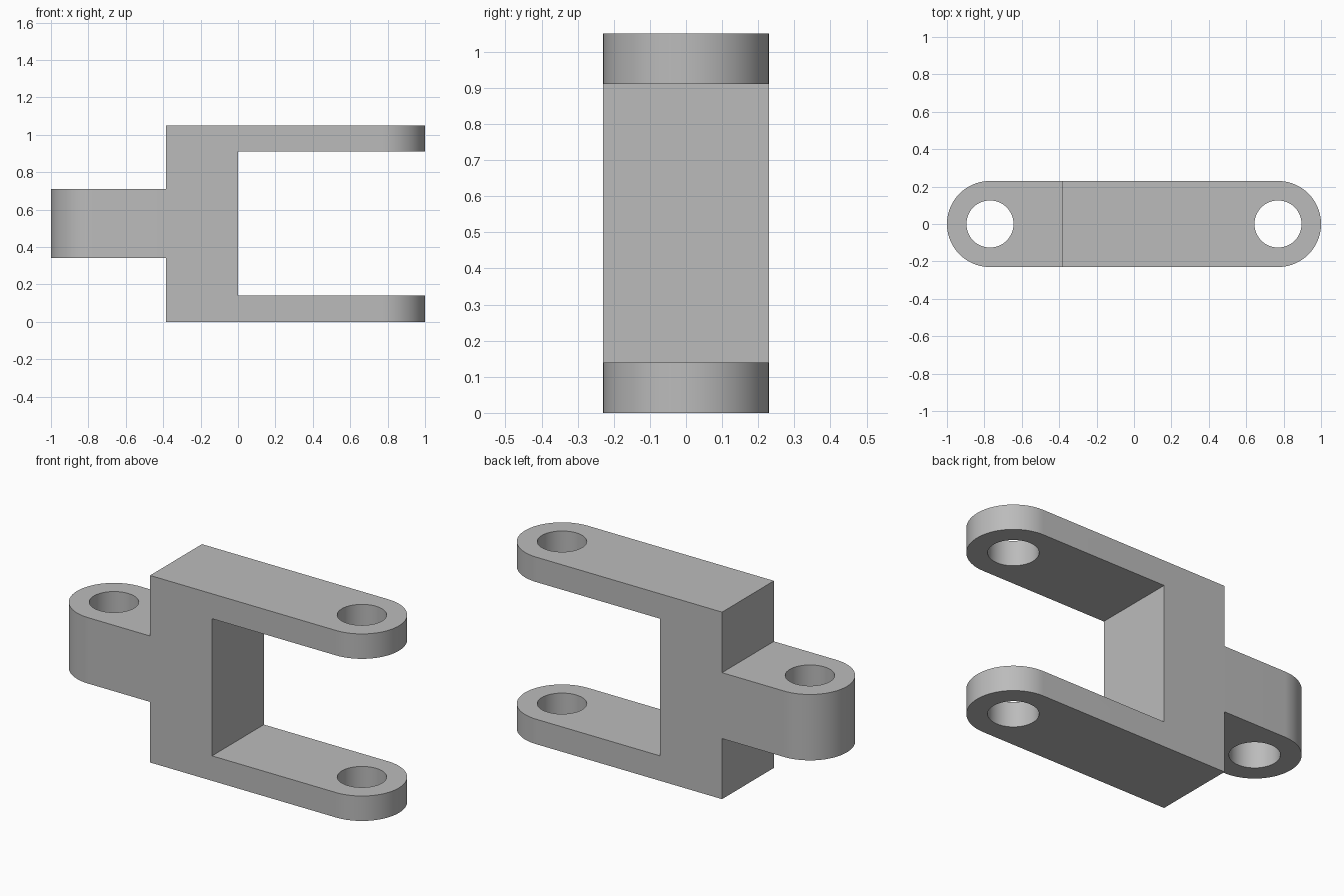
import bpy
import bmesh
from math import cos, sin, pi, radians
from mathutils import Vector

cube = bpy.data.objects.get("Cube")
if cube:
    bpy.data.objects.remove(cube, do_unlink=True)

HALF_WIDTH = 0.23
PIN_X = 0.77
HOLE_RADIUS = 0.126
HEIGHT = 1.05
ARM = 0.14
STEPS = 48

grey = bpy.data.materials.new("plain grey")
grey.use_nodes = True
colour = (0.5, 0.5, 0.5, 1)
grey.diffuse_color = colour
grey.node_tree.nodes["Principled BSDF"].inputs["Base Color"].default_value = colour


def prism(name, points, depth):
    """Closed solid from an outline of 3D points, swept along depth."""
    bm = bmesh.new()
    face = bm.faces.new([bm.verts.new(p) for p in points])
    swept = bmesh.ops.extrude_face_region(bm, geom=[face])["geom"]
    verts = [v for v in swept if isinstance(v, bmesh.types.BMVert)]
    bmesh.ops.translate(bm, verts=verts, vec=Vector(depth))
    bmesh.ops.recalc_face_normals(bm, faces=bm.faces[:])
    mesh = bpy.data.meshes.new(name)
    bm.to_mesh(mesh)
    bm.free()
    mesh.materials.append(grey)
    obj = bpy.data.objects.new(name, mesh)
    bpy.context.collection.objects.link(obj)
    return obj


def arc(cx, radius, start, sweep, z):
    return [(cx + radius * cos(start + sweep * i / STEPS),
             radius * sin(start + sweep * i / STEPS), z) for i in range(STEPS + 1)]


# Fork side profile: tongue on one side, two arms on the other, left overlong
mid = HEIGHT / 2
half = [(-1.2, 0.34), (-0.385, 0.34), (-0.385, 0), (1.2, 0), (1.2, ARM), (0, ARM)]
outline = half + [(x, 2 * mid - z) for x, z in reversed(half)]
fork = prism("clevis_fork", [(x, -0.4, z) for x, z in outline], (0, 0.8, 0))

# Rounded plan outline that trims the ends and sides
plan = arc(PIN_X, HALF_WIDTH, -pi / 2, pi, -0.2) + arc(-PIN_X, HALF_WIDTH, pi / 2, pi, -0.2)
cutters = [("INTERSECT", prism("plan_trim", plan, (0, 0, 1.5)))]

# Pin holes at both ends
for side, x in (("left", PIN_X), ("right", -PIN_X)):
    ring = arc(x, HOLE_RADIUS, 0, 2 * pi, -0.3)[:-1]
    cutters.append(("DIFFERENCE", prism(side + "_hole_cutter", ring, (0, 0, 1.7))))

for operation, cutter in cutters:
    cutter.hide_render = True
    mod = fork.modifiers.new(cutter.name, "BOOLEAN")
    mod.operation = operation
    mod.solver = "EXACT"
    mod.object = cutter

# Bake the cuts and drop the cutters
graph = bpy.context.evaluated_depsgraph_get()
baked = bpy.data.meshes.new_from_object(fork.evaluated_get(graph))
fork.modifiers.clear()
fork.data = baked
for _, cutter in cutters:
    bpy.data.objects.remove(cutter, do_unlink=True)

# Smooth rounded walls, crisp edges
bpy.ops.object.select_all(action="DESELECT")
fork.select_set(True)
bpy.context.view_layer.objects.active = fork
bpy.ops.object.shade_smooth_by_angle(angle=radians(30))
